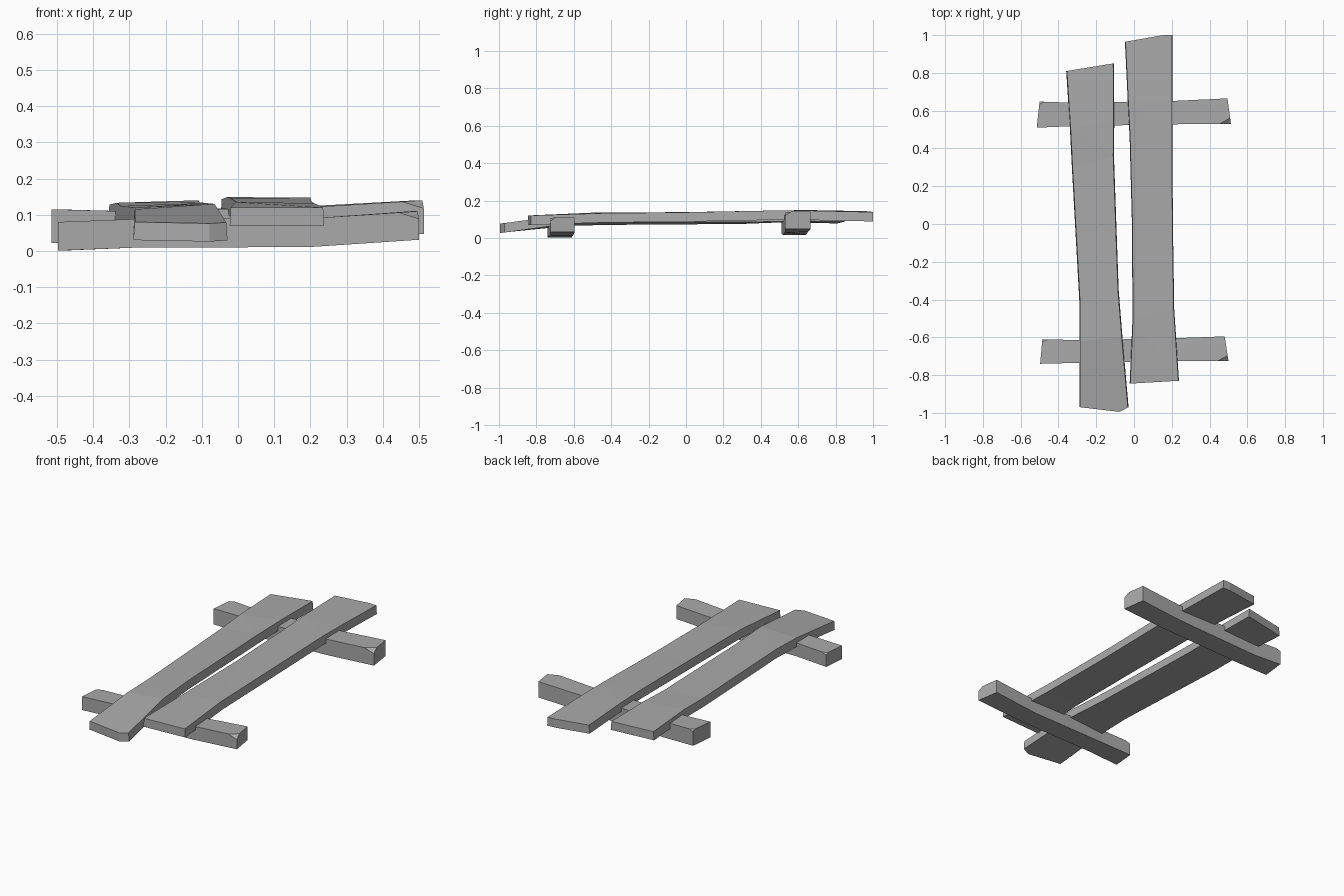
import bpy
import bmesh
from mathutils import Vector

cube = bpy.data.objects.get("Cube")
if cube:
    bpy.data.objects.remove(cube, do_unlink=True)

wood = bpy.data.materials.new("weathered grey wood")
wood.use_nodes = True
GREY = (0.4, 0.4, 0.4, 1)
wood.diffuse_color = GREY
wood.node_tree.nodes["Principled BSDF"].inputs["Base Color"].default_value = GREY


def beam(name, sections, thickness, flare=0.0, chips=()):
    """Loft a rough timber through pairs of top-edge points, then slice its corners."""
    bm = bmesh.new()
    rings = []
    for a, b in sections:
        a, b = Vector(a), Vector(b)
        out = (b - a).normalized() * flare
        down = Vector((0, 0, -thickness))
        rings.append([bm.verts.new(p) for p in (a, b, b + out + down, a - out + down)])
    for r, s in zip(rings, rings[1:]):
        for i in range(4):
            j = (i + 1) % 4
            bm.faces.new((r[i], r[j], s[j], s[i]))
    bm.faces.new(rings[0])
    bm.faces.new(rings[-1])
    bmesh.ops.recalc_face_normals(bm, faces=bm.faces)

    # Chipped corners
    for point, normal in chips:
        geom = bm.verts[:] + bm.edges[:] + bm.faces[:]
        cut = bmesh.ops.bisect_plane(bm, geom=geom, plane_co=point, plane_no=normal,
                                     clear_outer=True)
        edges = [e for e in cut["geom_cut"] if isinstance(e, bmesh.types.BMEdge)]
        if edges:
            bmesh.ops.contextual_create(bm, geom=edges)
    bmesh.ops.triangulate(bm, faces=[f for f in bm.faces if len(f.verts) == 4])
    bmesh.ops.recalc_face_normals(bm, faces=bm.faces)

    mesh = bpy.data.meshes.new(name)
    bm.to_mesh(mesh)
    bm.free()
    mesh.materials.append(wood)
    obj = bpy.data.objects.new(name, mesh)
    bpy.context.collection.objects.link(obj)
    return obj


# Long planks, from front to back
beam("right_plank", [
    ((-.285, -.97, .08), (-.03, -1.0, .075)),
    ((-.285, -.62, .115), (-.065, -.6, .13)),
    ((-.285, -.42, .12), (-.085, -.35, .132)),
    ((-.325, .3, .125), (-.11, .36, .135)),
    ((-.335, .5, .133), (-.108, .55, .14)),
    ((-.355, .81, .128), (-.11, .85, .138)),
], .05, .004, [((-.06, -.985, .06), (.45, -.9, 0))])

beam("left_plank", [
    ((-.02, -.845, .12), (.235, -.83, .12)),
    ((-.005, -.5, .135), (.21, -.45, .132)),
    ((-.008, 0, .138), (.203, 0, .137)),
    ((-.02, .45, .146), (.2, .5, .147)),
    ((-.03, .65, .149), (.2, .65, .146)),
    ((-.045, .965, .143), (.2, 1.008, .138)),
], .05, .003, [((.15, 1.0, .1), (0, 1, 0))])

# Cross bars, from their right end to their left end
beam("front_cross_bar", [
    ((-.485, -.61, .08), (-.497, -.74, .08)),
    ((-.29, -.615, .088), (-.29, -.735, .088)),
    ((.2, -.605, .09), (.2, -.725, .09)),
    ((.48, -.595, .11), (.5, -.725, .11)),
], .079, 0, [((.46, -.715, .108), (.25, -.55, .8)),
             ((-.47, -.615, .079), (-.25, .55, .8))])

beam("back_cross_bar", [
    ((-.5, .648, .115), (-.515, .51, .115)),
    ((-.32, .642, .11), (-.32, .518, .11)),
    ((.22, .652, .125), (.22, .528, .122)),
    ((.495, .665, .14), (.513, .53, .14)),
], .093, 0, [((.47, .54, .138), (.25, -.55, .8)),
             ((-.485, .642, .114), (-.25, .55, .8))])
